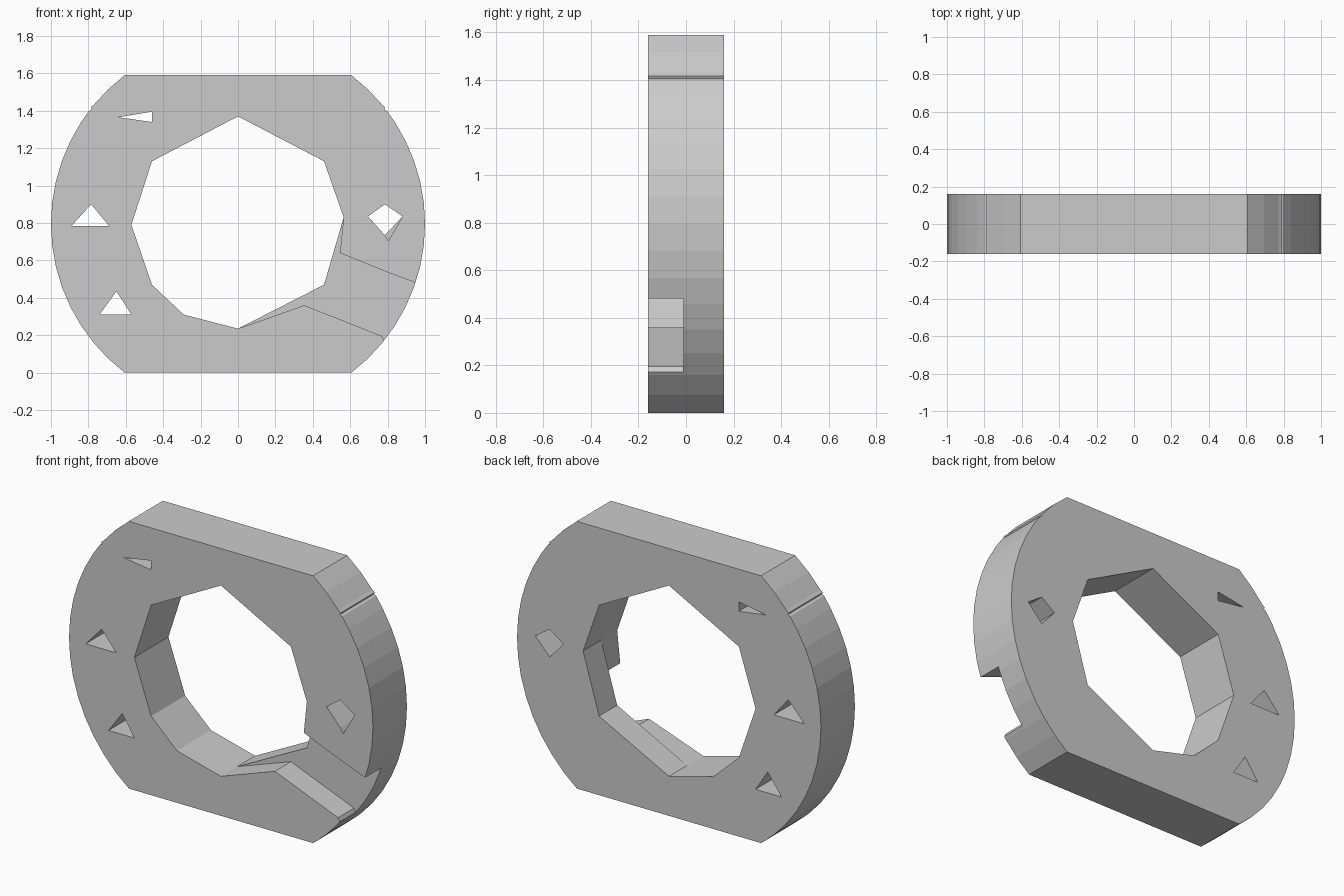
import bpy, bmesh
from math import asin, sin, cos, pi

if "Cube" in bpy.data.objects:
    bpy.data.objects.remove(bpy.data.objects["Cube"])

FRONT, FLOOR, BACK = -0.16, -0.01, 0.16
MID = 0.795


def prism(name, pts, y0, y1):
    """Extrude an x/z outline between two depths."""
    bm = bmesh.new()
    face = bm.faces.new([bm.verts.new((x, y0, z)) for x, z in pts])
    ext = bmesh.ops.extrude_face_region(bm, geom=[face])
    verts = [g for g in ext["geom"] if isinstance(g, bmesh.types.BMVert)]
    bmesh.ops.translate(bm, verts=verts, vec=(0, y1 - y0, 0))
    bmesh.ops.recalc_face_normals(bm, faces=bm.faces)
    me = bpy.data.meshes.new(name)
    bm.to_mesh(me)
    bm.free()
    ob = bpy.data.objects.new(name, me)
    bpy.context.collection.objects.link(ob)
    return ob


def cut(target, name, pts, y0=-0.3, y1=0.3):
    """Subtract a prism from the target and discard the cutter."""
    cutter = prism(name, pts, y0, y1)
    cutter.hide_render = True
    mod = target.modifiers.new(name, 'BOOLEAN')
    mod.operation = 'DIFFERENCE'
    mod.solver = 'EXACT'
    mod.object = cutter
    bpy.context.view_layer.objects.active = target
    bpy.ops.object.modifier_apply(modifier=name)
    bpy.data.objects.remove(cutter, do_unlink=True)


# Ring body: a round disc with flat top and bottom and a fine notch each side
edge = asin(MID)
side = []
for i in range(17):
    a = -edge + 2 * edge * i / 16
    side.append((cos(a), MID + sin(a)))
notch = [(0.797, 1.399), (0.782, 1.406), (0.788, 1.418)]
right = sorted([p for p in side if not 1.385 < p[1] < 1.43] + notch,
               key=lambda p: p[1])
left = [(-x, z) for x, z in reversed(right)]
ring = prism("ring_body", right + left, FRONT, BACK)

# Faceted central opening
cut(ring, "bore", [
    (0, 0.235), (0.46, 0.47), (0.565, 0.83), (0.46, 1.13), (0, 1.37),
    (-0.46, 1.13), (-0.57, 0.79), (-0.46, 0.47), (-0.29, 0.31)])

# Half-depth channel leading from the bore to the rim
cut(ring, "channel", [
    (0.565, 0.83), (0.545, 0.64), (0.79, 0.54), (0.95, 0.48), (1.2, 0.48),
    (1.2, 0.165), (0.785, 0.165), (0.77, 0.195), (0.355, 0.36),
    (0, 0.235), (0.2, 0.6)], -0.3, FLOOR)

# Small through holes
holes = {
    "upper_hole": [(-0.64, 1.365), (-0.46, 1.34), (-0.46, 1.395)],
    "middle_hole": [(-0.89, 0.785), (-0.69, 0.785), (-0.785, 0.90)],
    "lower_hole": [(-0.74, 0.31), (-0.57, 0.31), (-0.65, 0.435)],
    "right_hole": [(0.695, 0.835), (0.785, 0.735), (0.88, 0.835), (0.785, 0.90)],
}
for name, pts in holes.items():
    cut(ring, name, pts)

# Front half of the right hole reaches a little lower
cut(ring, "right_recess", [(0.785, 0.735), (0.805, 0.705), (0.88, 0.835),
                           (0.785, 0.82)], -0.3, FLOOR)
